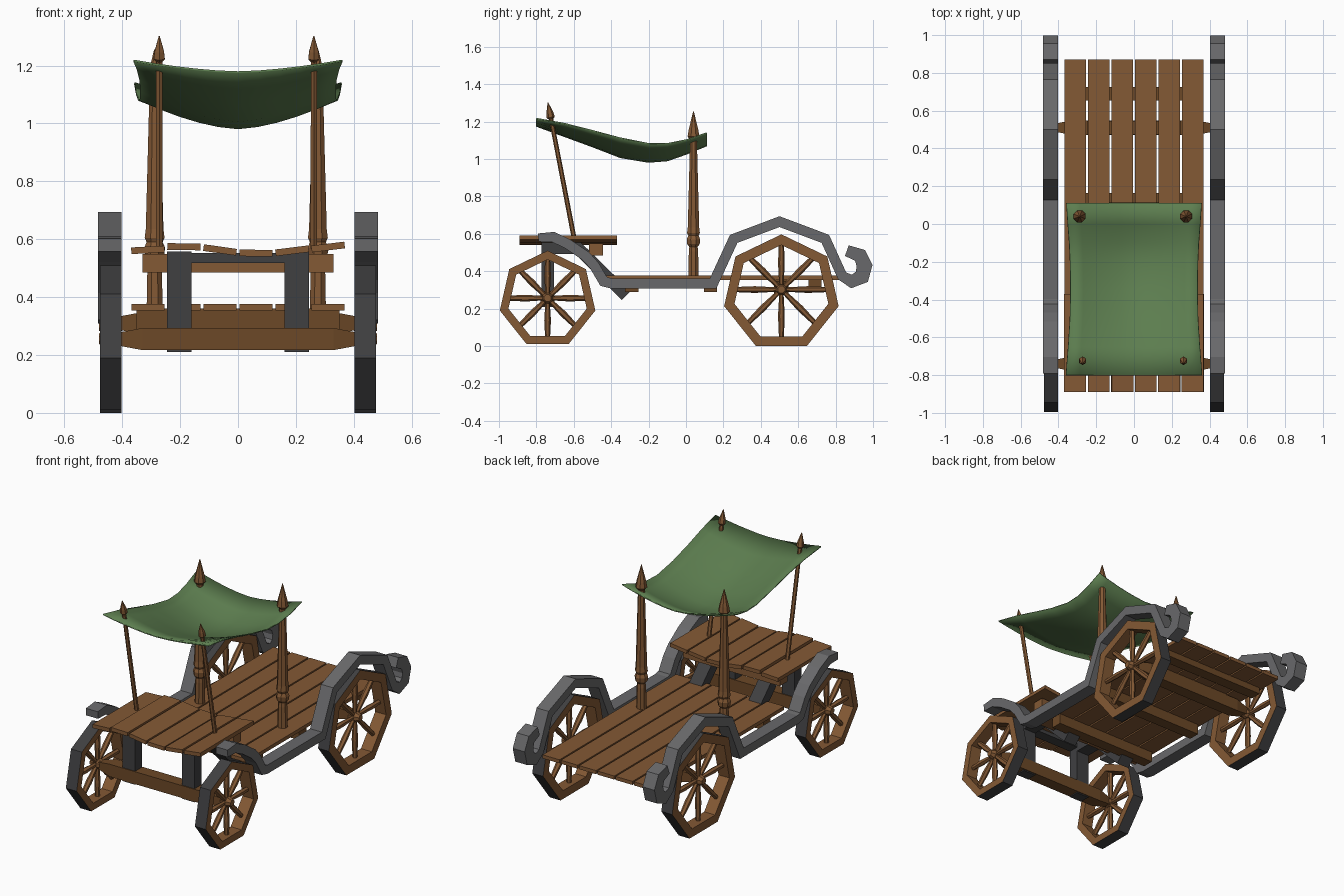
import bpy, bmesh, math
from mathutils import Vector, Matrix

if "Cube" in bpy.data.objects:
    bpy.data.objects.remove(bpy.data.objects["Cube"])

def mat(name, c):
    m = bpy.data.materials.new(name)
    m.diffuse_color = (*c, 1)
    m.use_nodes = True
    m.node_tree.nodes["Principled BSDF"].inputs["Base Color"].default_value = m.diffuse_color
    return m

WOOD = mat("wood", (0.23, 0.10, 0.035))
BEAM = mat("dark_wood", (0.15, 0.065, 0.02))
IRON = mat("iron", (0.14, 0.14, 0.145))
DARK = mat("dark_iron", (0.05, 0.05, 0.053))
CLOTH = mat("green_cloth", (0.11, 0.21, 0.08))

def finish(name, bm, *mats):
    bmesh.ops.recalc_face_normals(bm, faces=bm.faces)
    me = bpy.data.meshes.new(name)
    bm.to_mesh(me)
    bm.free()
    for m in mats:
        me.materials.append(m)
    ob = bpy.data.objects.new(name, me)
    bpy.context.collection.objects.link(ob)
    return ob

def box(name, c, size, m, tilt=0.0):
    bm = bmesh.new()
    bmesh.ops.create_cube(bm, size=1)
    M = Matrix.Translation(c) @ Matrix.Rotation(tilt, 4, 'Y') @ Matrix.Diagonal((*size, 1))
    bmesh.ops.transform(bm, matrix=M, verts=bm.verts)
    return finish(name, bm, m)

def turned(bm, profile, base, direction, n=8):
    """Lathe of (radius, height) pairs along a direction."""
    q = Vector(direction).to_track_quat('Z', 'Y')
    rings = []
    for r, h in profile:
        rings.append([bm.verts.new(Vector(base) + q @ Vector((
            r * math.cos(2 * math.pi * (k + .5) / n), r * math.sin(2 * math.pi * (k + .5) / n), h)))
            for k in range(n)])
    for a, b in zip(rings, rings[1:]):
        for k in range(n):
            bm.faces.new((a[k], a[(k + 1) % n], b[(k + 1) % n], b[k]))
    bm.faces.new(rings[0])
    bm.faces.new(rings[-1])

def strap(name, pts, x0, x1, m):
    """Flat bar following (y, z, half thickness) points, spanning x0..x1."""
    P = [Vector(p[:2]) for p in pts]
    bm = bmesh.new()
    rings = []
    for i, p in enumerate(P):
        a = (p - P[i - 1]).normalized() if i else (P[1] - p).normalized()
        b = (P[i + 1] - p).normalized() if i < len(P) - 1 else a
        t = (a + b).normalized()
        n = Vector((-t.y, t.x)) * pts[i][2] / max(t.dot(a), 0.5)
        rings.append([bm.verts.new((x, *(p + s * n))) for x, s in
                      ((x0, 1), (x1, 1), (x1, -1), (x0, -1))])
    for a, b in zip(rings, rings[1:]):
        for k in range(4):
            bm.faces.new((a[k], a[(k + 1) % 4], b[(k + 1) % 4], b[k]))
    bm.faces.new(rings[0])
    bm.faces.new(rings[-1])
    return finish(name, bm, m)

def wheel(name, x, y, zc, zhub, R):
    bm = bmesh.new()
    hw, ri = 0.037, 0.82 * R
    # seven-sided rim, iron on the tread
    loops = []
    for r, dx in ((R, -hw), (R, hw), (ri, hw), (ri, -hw)):
        loops.append([bm.verts.new((x + dx, y + r * math.sin(2 * math.pi * k / 7),
                                    zc + r * math.cos(2 * math.pi * k / 7))) for k in range(7)])
    for j in range(4):
        a, b = loops[j], loops[(j + 1) % 4]
        for k in range(7):
            f = bm.faces.new((a[k], a[(k + 1) % 7], b[(k + 1) % 7], b[k]))
            f.material_index = 1 if j == 0 else 0
    # eight spokes and a hub
    for k in range(8):
        a = k * math.pi / 4
        turned(bm, [(0.011, 0.01), (0.018, 0.45 * R), (0.013, 0.83 * R)],
               (x, y, zhub), (0, math.cos(a), math.sin(a)), 6)
    turned(bm, [(0.02, -0.04), (0.03, -0.02), (0.03, 0.02), (0.02, 0.04)], (x, y, zhub), (1, 0, 0))
    return finish(name, bm, WOOD, DARK)

# wheels and fender rails on both sides
T = 0.027
rail = [(-0.79, 0.58, .022), (-0.71, 0.583, T), (-0.63, 0.545, T), (-0.535, 0.48, T), (-0.49, 0.43, T),
        (-0.44, 0.345, T), (-0.40, 0.335, T), (0.145, 0.335, T), (0.255, 0.573, T), (0.5, 0.665, T),
        (0.745, 0.573, T), (0.835, 0.375, T), (0.885, 0.345, .032), (0.94, 0.37, .038),
        (0.955, 0.43, .04), (0.93, 0.485, .036), (0.86, 0.51, .03)]
for side, s in (("left", -1), ("right", 1)):
    wheel(side + "_front_wheel", s * 0.44, -0.74, 0.248, 0.256, 0.262)
    wheel(side + "_rear_wheel", s * 0.44, 0.51, 0.283, 0.302, 0.314)
    strap(side + "_fender_rail", rail, s * 0.402, s * 0.483, IRON)
    # bent iron seat support
    strap(side + "_seat_support", [(-0.74, 0.21, .033), (-0.74, 0.525, .033),
                                   (-0.58, 0.525, .033), (-0.32, 0.27, .033)],
          s * 0.16, s * 0.245, DARK)
box("seat_support_bar", (0, -0.74, 0.535), (0.33, 0.066, 0.035), DARK)

# axles with tapered ends
for name, y, z in (("front_axle", -0.74, 0.255), ("rear_axle", 0.51, 0.31)):
    bm = bmesh.new()
    turned(bm, [(0.03, -0.42), (0.054, -0.33), (0.054, 0.33), (0.03, 0.42)], (0, y, z), (1, 0, 0), 4)
    finish(name, bm, BEAM)

# cross beams under deck and seat
for i, (y, z, h, w) in enumerate(((-0.29, .325, .07, .70), (0.13, .325, .07, .70),
                                  (0.69, .337, .045, .70), (0.51, .345, .03, .5))):
    box(f"deck_beam_{i}", (0, y, z), (w, 0.07, h), BEAM)
box("seat_beam", (0, -0.48, 0.517), (0.66, 0.075, 0.065), WOOD)

# planks of the deck and the uneven seat
seat = [(0.563, -3), (0.574, 1), (0.563, 8), (0.552, 1), (0.56, -7), (0.573, -7)]
for i, (z, tilt) in enumerate(seat):
    x = (i - 2.5) * 0.1245
    box(f"deck_plank_{i}", (x, 0.22, 0.365), (0.115, 1.30, 0.022), WOOD)
    box(f"seat_plank_{i}", (x, -0.63, z), (0.115, 0.52, 0.023), WOOD, math.radians(tilt))

# canopy posts with pointed finials
tall = [(.03, 0), (.027, .15), (.024, .175), (.036, .19), (.039, .215), (.03, .235), (.037, .25),
        (.033, .28), (.02, .735), (.02, .75), (.034, .765), (.028, .80), (.002, .90)]
thin = [(.013, 0), (.012, .655), (.022, .665), (.019, .69), (.002, .745)]
lean = Vector((0, -0.14, 0.725))
for side, xr, xf in (("left", -0.288, -0.272), ("right", 0.276, 0.262)):
    bm = bmesh.new()
    turned(bm, tall, (xr, 0.04, 0.355), (0, 0, 1))
    finish(side + "_rear_post", bm, WOOD)
    bm = bmesh.new()
    turned(bm, thin, (xf, -0.597, 0.57), lean, 6)
    finish(side + "_front_post", bm, WOOD)

# sagging canopy: (y, edge z, middle z, half width)
rows = [(-0.80, 1.22, 1.18, .36), (-0.65, 1.193, 1.125, .348), (-0.50, 1.155, 1.07, .338),
        (-0.35, 1.115, 1.012, .335), (-0.20, 1.085, 0.987, .337), (-0.10, 1.085, 0.995, .342),
        (0.0, 1.105, 1.03, .35), (0.11, 1.142, 1.075, .357)]
bm = bmesh.new()
N = 10
grid = [[bm.verts.new((w * u, y, zm + (ze - zm) * abs(u) ** 1.6))
         for u in (2 * k / N - 1 for k in range(N + 1))] for y, ze, zm, w in rows]
for a, b in zip(grid, grid[1:]):
    for k in range(N):
        bm.faces.new((a[k], a[k + 1], b[k + 1], b[k]))
canopy = finish("canopy", bm, CLOTH)
sol = canopy.modifiers.new("thickness", 'SOLIDIFY')
sol.thickness = 0.007
bpy.context.view_layer.objects.active = canopy
canopy.select_set(True)
bpy.ops.object.shade_smooth_by_angle(angle=math.radians(40))
